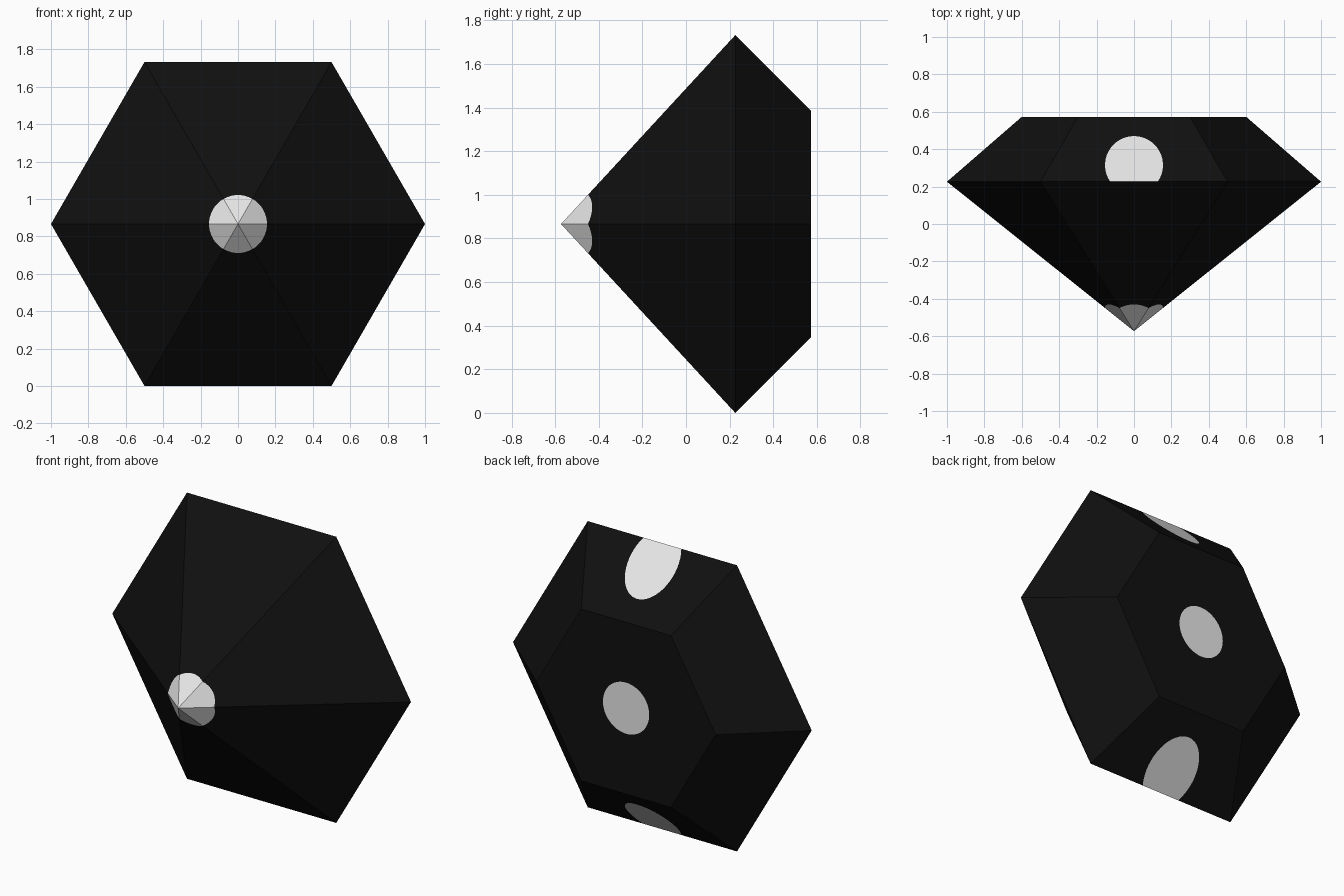
import bpy, bmesh, math

if "Cube" in bpy.data.objects:
    bpy.data.objects.remove(bpy.data.objects["Cube"])

CZ = 0.866                               # height of the gem's axis
TIP_Y, GIRDLE_Y, TABLE_Y = -0.573, 0.226, 0.573
TABLE_R, SPOT_R = 0.6, 0.155
APOTHEM = math.cos(math.pi / 6)


def material(name, rgb):
    m = bpy.data.materials.new(name)
    m.diffuse_color = (*rgb, 1)
    m.use_nodes = True
    m.node_tree.nodes["Principled BSDF"].inputs["Base Color"].default_value = m.diffuse_color
    return m


bm = bmesh.new()


def face(points, mat):
    f = bm.faces.new([bm.verts.new(p) for p in points])
    f.material_index = mat


def polar(r, deg, y):
    a = math.radians(deg)
    return (r * math.cos(a), y, CZ + r * math.sin(a))


def spotted_sector(i, outer_r, y_center, y_outer):
    """One sixth of a pyramid or flat hexagon, with a round white middle."""
    a0 = 60 * i
    arc = []
    for k in range(9):
        d = 7.5 * k
        depth = SPOT_R * math.cos(math.radians(d - 30)) / (outer_r * APOTHEM)
        arc.append(polar(SPOT_R, a0 + d, y_center + (y_outer - y_center) * depth))
    face([(0, y_center, CZ)] + arc, 1)
    face(arc[::-1] + [polar(outer_r, a0, y_outer), polar(outer_r, a0 + 60, y_outer)], 0)


def bezel(i):
    """Sloping facet between girdle and table; top and bottom carry a spot."""
    a0, a1 = 60 * i, 60 * i + 60
    g0, g1 = polar(1, a0, GIRDLE_Y), polar(1, a1, GIRDLE_Y)
    t0, t1 = polar(TABLE_R, a0, TABLE_Y), polar(TABLE_R, a1, TABLE_Y)
    if i not in (1, 4):
        face([g0, g1, t1, t0], 0)
        return
    # spot is a circle seen from above, cut off by the girdle edge
    cy = 0.315
    start = math.asin((GIRDLE_Y - cy) / SPOT_R)
    side = 1 if i == 1 else -1
    arc = []
    for k in range(33):
        a = start + (math.pi - 2 * start) * k / 32
        y = cy + SPOT_R * math.sin(a)
        t = (y - GIRDLE_Y) / (TABLE_Y - GIRDLE_Y)
        r = APOTHEM * (1 + (TABLE_R - 1) * t)
        arc.append((side * SPOT_R * math.cos(a), y, CZ + side * r))
    face(arc, 1)
    face([g0] + arc + [g1, t1, t0], 0)


for i in range(6):
    spotted_sector(i, 1, TIP_Y, GIRDLE_Y)            # pointed front
    spotted_sector(i, TABLE_R, TABLE_Y, TABLE_Y)     # flat back
    bezel(i)

bmesh.ops.remove_doubles(bm, verts=bm.verts, dist=1e-5)
bmesh.ops.recalc_face_normals(bm, faces=bm.faces)
mesh = bpy.data.meshes.new("gem")
bm.to_mesh(mesh)
bm.free()
mesh.materials.append(material("black", (0.005, 0.005, 0.005)))
mesh.materials.append(material("white", (0.9, 0.9, 0.9)))
gem = bpy.data.objects.new("gem", mesh)
bpy.context.collection.objects.link(gem)
